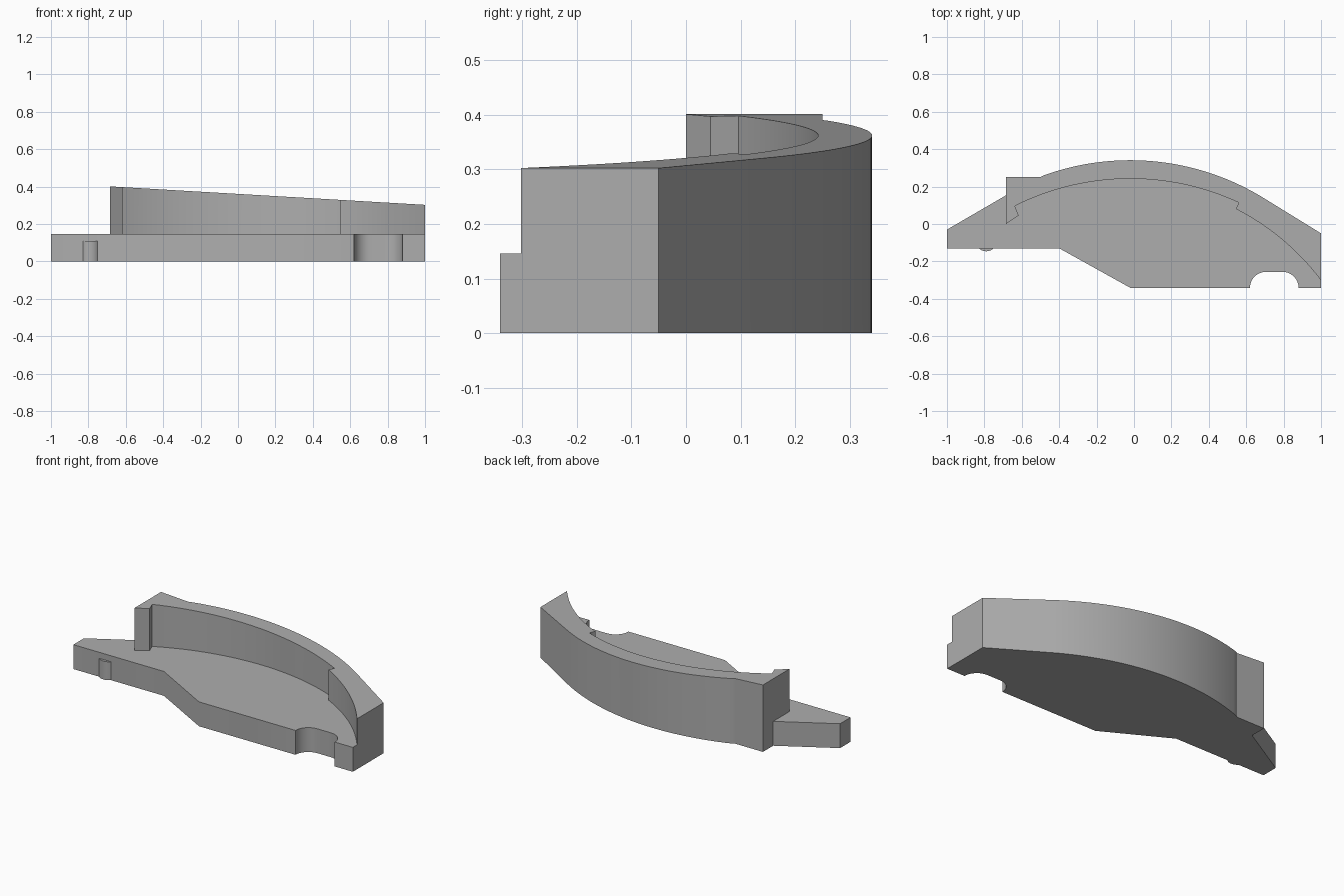
import bpy
import bmesh
import math
from mathutils import Vector

cube = bpy.data.objects.get("Cube")
if cube:
    bpy.data.objects.remove(cube)

PLATE_TOP = 0.146

grey = bpy.data.materials.new("plain_grey")
grey.use_nodes = True
colour = (0.42, 0.42, 0.42, 1)
grey.diffuse_color = colour
grey.node_tree.nodes["Principled BSDF"].inputs["Base Color"].default_value = colour


def arc(centre, radius, start, end, steps):
    """Points on a circle between two angles."""
    angles = [start + (end - start) * i / steps for i in range(steps + 1)]
    return [(centre[0] + radius * math.cos(a), centre[1] + radius * math.sin(a)) for a in angles]


def crown(peak, radius, x0, x1, steps):
    """Shallow arc below a peak, from x0 to x1."""
    cx, cy = peak[0], peak[1] - radius
    return arc((cx, cy), radius, math.acos((x0 - cx) / radius),
               math.acos((x1 - cx) / radius), steps)


def bulge(p, q, sagitta, steps):
    """Arc from p to q, bowed to the left of its direction."""
    p, q = Vector(p), Vector(q)
    half = (q - p).length / 2
    radius = (half ** 2 + sagitta ** 2) / (2 * sagitta)
    along = (q - p).normalized()
    normal = Vector((-along.y, along.x))
    centre = (p + q) / 2 - normal * (radius - sagitta)
    a, b = p - centre, q - centre
    return arc(centre, radius, math.atan2(a.y, a.x), math.atan2(b.y, b.x), steps)


def extrude(name, outline, top):
    """Prism on the ground whose top height is a function of x."""
    bm = bmesh.new()
    low = bm.faces.new([bm.verts.new((x, y, 0)) for x, y in outline])
    made = bmesh.ops.extrude_face_region(bm, geom=[low], use_keep_orig=True)
    for item in made["geom"]:
        if isinstance(item, bmesh.types.BMVert):
            item.co.z = top(item.co.x)
    bmesh.ops.recalc_face_normals(bm, faces=bm.faces)
    mesh = bpy.data.meshes.new(name)
    bm.to_mesh(mesh)
    bm.free()
    mesh.materials.append(grey)
    obj = bpy.data.objects.new(name, mesh)
    bpy.context.collection.objects.link(obj)
    bpy.ops.object.select_all(action="DESELECT")
    obj.select_set(True)
    bpy.context.view_layer.objects.active = obj
    bpy.ops.object.shade_smooth_by_angle()
    return obj


# Inner edge of the wall, left to right, with a small step at each end
inner = [(-0.685, 0.0), (-0.617, 0.045)]
inner += crown((-0.02, 0.242), 1.38, -0.637, 0.56, 40)
inner += bulge((0.545, 0.08), (1, -0.302), 0.034, 20)

# Outer edge, left to right: square end, arc, straight run to the right end
outer = [(-0.685, 0.25), (-0.5, 0.25)]
outer += crown((-0.02, 0.341), 1.36, -0.49, 0.68, 40)
outer += [(1, -0.05)]

extrude("curved_wall", inner + outer[::-1], lambda x: 0.401 - 0.0585 * (x + 0.685))

# Flat plate in front of the wall, with a rounded notch at the front
notch = [(0.88, -0.341)]
notch += arc((0.795, -0.341), 0.085, 0, math.pi / 2, 12)[1:]
notch += arc((0.705, -0.341), 0.085, math.pi / 2, math.pi, 12)
plate = inner + [(1, -0.341)] + notch
plate += [(-0.02, -0.341), (-0.4, -0.13), (-1, -0.13), (-1, -0.03), (-0.685, 0.153)]
extrude("base_plate", plate, lambda x: PLATE_TOP)

# Small rounded bump on the front edge of the plate
bump = arc((-0.79, -0.09), 0.056, math.radians(222), math.radians(318), 12)
extrude("front_bump", bump, lambda x: 0.11)
